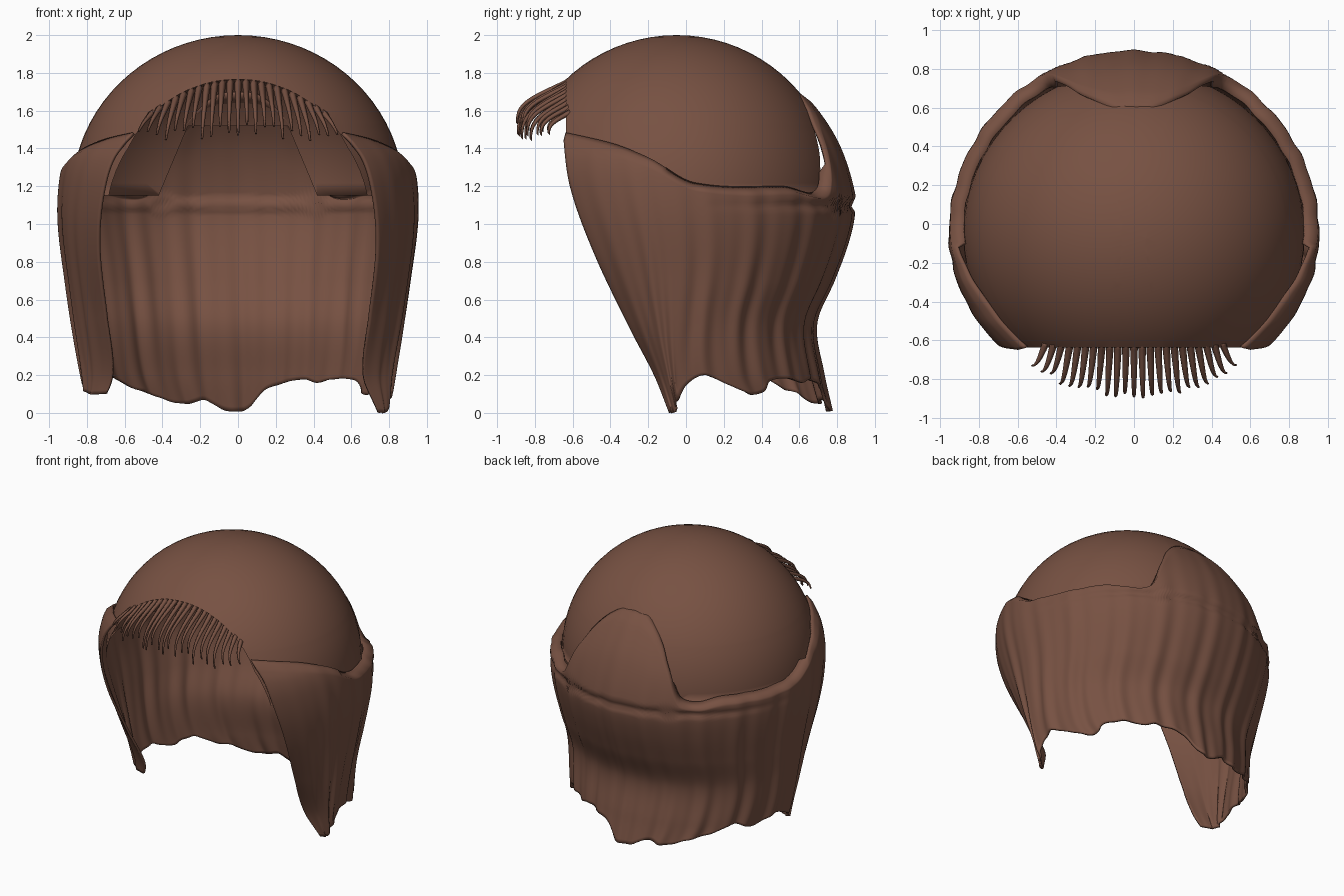
import bpy, bmesh, math, random
from mathutils import Vector

random.seed(4)
cube = bpy.data.objects.get("Cube")
if cube:
    bpy.data.objects.remove(cube, do_unlink=True)

brown = bpy.data.materials.new("chestnut brown")
brown.use_nodes = True
colour = (0.185, 0.083, 0.055, 1)
brown.diffuse_color = colour
bsdf = brown.node_tree.nodes["Principled BSDF"]
bsdf.inputs["Base Color"].default_value = colour
bsdf.inputs["Roughness"].default_value = 0.8

CY = -0.05  # shared centre of the cap and the curtain


def ramp(points, t):
    """Smooth curve through sorted (position, value) pairs."""
    t = min(max(t, points[0][0]), points[-1][0])
    i = next(k for k in range(len(points) - 1) if t <= points[k + 1][0])

    def slope(k):
        a, b = points[max(k - 1, 0)], points[min(k + 1, len(points) - 1)]
        return (b[1] - a[1]) / (b[0] - a[0])

    (a, va), (b, vb) = points[i], points[i + 1]
    w = b - a
    s = (t - a) / w
    bend = s * (1 - s) * w * (slope(i) * (1 - s) - slope(i + 1) * s)
    ease = s * s * (3 - 2 * s)
    return va + (vb - va) * ease + bend


def finish(bm, name):
    mesh = bpy.data.meshes.new(name)
    bm.to_mesh(mesh)
    bm.free()
    mesh.materials.append(brown)
    mesh.shade_smooth()
    obj = bpy.data.objects.new(name, mesh)
    bpy.context.collection.objects.link(obj)
    return obj


# Smooth cap: an ellipsoid trimmed at the hairline and below the ears
bm = bmesh.new()
bmesh.ops.create_uvsphere(bm, u_segments=64, v_segments=40, radius=0.85)
for v in bm.verts:
    v.co = Vector((v.co.x * 1.035, v.co.y + CY, v.co.z + 1.15))


def slice_cap(point, normal, clear):
    bmesh.ops.bisect_plane(bm, geom=bm.verts[:] + bm.edges[:] + bm.faces[:],
                           plane_co=point, plane_no=normal, clear_outer=clear)


slice_cap((0, -0.635, 0), (0, -1, 0), True)
slice_cap((0, -0.645, 1.45), (0, -1, -0.2), True)
slice_cap((0, 0, 1.15), (0, 0, -1), True)
# Opening at the back of the cap, closed by the raised back panel
for side in (-1, 1):
    slice_cap((side * 0.42, 0, 1.15), (side, 0, 0.42), False)
slice_cap((0, 0, 1.52), (0, 0, 1), False)
hole = []
for f in bm.faces:
    c = f.calc_center_median()
    if c.y > 0.3 and c.z < 1.52 and abs(c.x) < 0.42 - 0.42 * (c.z - 1.15):
        hole.append(f)
bmesh.ops.delete(bm, geom=hole, context="FACES")
finish(bm, "cap")

# Profiles of the hanging hair by height: half width, back depth, front depth, front edge
WIDTH = [(0, .79), (.2, .83), (.4, .865), (.7, .91), (1, .95), (1.2, .95), (1.35, .92),
         (1.45, .85), (1.6, .76), (1.75, .63)]
BACK = [(0, .82), (.2, .775), (.47, .735), (.7, .83), (.9, .905), (1.06, .94), (1.1, .92),
        (1.14, .945), (1.4, .87), (1.6, .75), (1.75, .61)]
FRONT = [(0, .12), (.2, .2), (.5, .45), (.85, .72), (1.2, .85), (1.5, .83)]
EDGE = [(0, -.09), (.2, -.17), (.45, -.3), (.85, -.49), (1.2, -.615), (1.5, -.655)]
# Ragged hem, from the right front tip round the back to the left front tip
HEM = [(-1, .1), (-.85, .1), (-.75, .13), (-.62, .2), (-.52, .15), (-.43, .19), (-.35, .13),
       (-.27, .09), (-.23, .06), (-.17, .05), (-.11, .07), (-.05, .02), (0, .01), (.04, .03),
       (.08, .12), (.14, .16), (.2, .18), (.25, .16), (.3, .18), (.4, .17), (.45, .11),
       (.5, .1), (.56, .15), (.62, .2), (.68, .16), (.75, .08), (.85, .01), (1, 0)]
# Upper rim by angle from the back, in degrees
RIM = [(0, 1.7), (10, 1.68), (21, 1.53), (31, 1.2), (50, 1.2), (85, 1.22), (100, 1.35),
       (114, 1.43), (140, 1.5)]


def curtain_point(u, z, lift):
    """Point on the hanging sheet; u runs from the right edge to the left edge."""
    front = ramp(FRONT, z)
    limit = math.acos(max(-0.95, (ramp(EDGE, z) - CY) / front))
    angle = u * limit
    depth = ramp(BACK, z) if math.cos(angle) > 0 else front
    fold = 0.009 * math.sin(u * 62 + 2 * math.sin(z * 1.5)) + 0.005 * math.sin(u * 103 + z)
    fold *= min(1, (1 - abs(u)) * 6) * min(1, max(0.2, 1.5 - z))
    scale = 1 + fold - lift
    return Vector((ramp(WIDTH, z) * scale * math.sin(angle),
                   CY + depth * scale * math.cos(angle), z))


# Hanging hair around the sides and back
bm = bmesh.new()
cols, rows = 220, 64
grid = []
for i in range(cols + 1):
    u = 2 * i / cols - 1
    rim = ramp(RIM, abs(u) * 134)
    hem = ramp(HEM, u)
    tuck = 0.07 if rim < 1.3 else 0.025
    column = []
    for j in range(rows + 1):
        z = rim + (hem - rim) * j / rows
        lift = tuck * (1 - j / 2) if j < 2 else 0  # rim tucks onto the cap
        column.append(bm.verts.new(curtain_point(u, z, lift)))
    grid.append(column)
for left, right in zip(grid, grid[1:]):
    for j in range(rows):
        bm.faces.new((left[j], left[j + 1], right[j + 1], right[j]))
bmesh.ops.recalc_face_normals(bm, faces=bm.faces[:])
hair = finish(bm, "hanging_hair")
sheet = hair.modifiers.new("thickness", "SOLIDIFY")
sheet.thickness = 0.016
sheet.offset = -1 if sum(f.normal.dot(f.center - Vector((0, CY, f.center.z)))
                         for f in hair.data.polygons) > 0 else 1

# Fringe: tapered flat locks that slope forward, fan out and hook down at the tip
bm = bmesh.new()
count, steps = 23, 12
for k in range(count):
    s = 2 * k / (count - 1) - 1
    x = 0.45 * s
    root = 1.765 - 0.17 * s * s
    reach = 0.27 - 0.14 * s * s + random.uniform(-0.02, 0.02)
    drop = root - 1.49 + 0.04 * abs(s) + random.uniform(-0.05, 0.03)
    rings = []
    for j in range(steps + 1):
        t = j / steps
        y = -0.61 - reach * math.sin(min(1, t * 1.05) * math.pi / 2) ** 1.15
        z = root - drop * (0.82 * t + 0.18 * t ** 5)
        centre = Vector((x + 0.075 * s * t, y, z))
        w = 0.021 * (1 - 0.7 * t)
        d = 0.011 * (1 - 0.5 * t)
        rings.append([bm.verts.new(centre + Vector(o)) for o in
                      ((w, 0, 0), (0, -d, d), (-w, 0, 0), (0, d, -d))])
    for a, b in zip(rings, rings[1:]):
        for m in range(4):
            n = (m + 1) % 4
            bm.faces.new((a[m], a[n], b[n], b[m]))
    bm.faces.new(rings[0][::-1])
    bm.faces.new(rings[-1])
bmesh.ops.recalc_face_normals(bm, faces=bm.faces[:])
finish(bm, "fringe")
